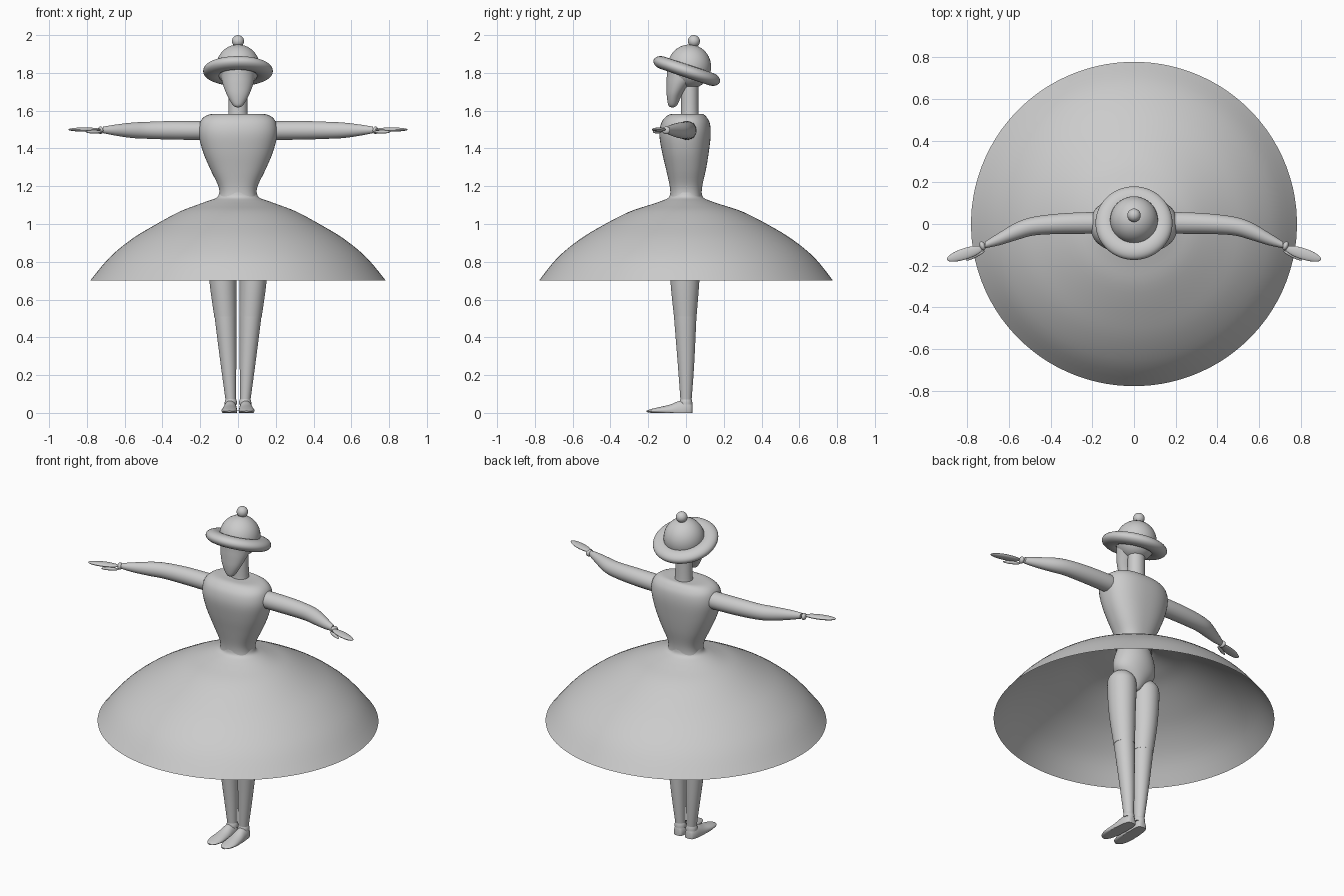
import bpy, bmesh
from math import sin, cos, pi, radians, copysign


def smooth_path(secs, steps):
    """Catmull-Rom interpolation through the given sections."""
    out = []
    for i in range(len(secs) - 1):
        p0, p1, p2, p3 = (secs[max(i - 1, 0)], secs[i], secs[i + 1],
                          secs[min(i + 2, len(secs) - 1)])
        for k in range(steps):
            t = k / steps
            out.append(tuple(0.5 * (2 * b + (c - a) * t + (2 * a - 5 * b + 4 * c - d) * t * t
                                    + (3 * b - a - 3 * c + d) * t ** 3)
                             for a, b, c, d in zip(p0, p1, p2, p3)))
    out.append(secs[-1])
    return out


def loft(name, secs, axis='z', n=48, power=2.0, caps=True, steps=4, floor=None):
    """Skin (x, y, z, r1, r2) sections with rings perpendicular to axis."""
    bm = bmesh.new()
    rings = []
    for x, y, z, r1, r2 in smooth_path(secs, steps):
        ring = []
        for i in range(n):
            a = 2 * pi * (i + 0.5) / n
            u = r1 * copysign(abs(cos(a)) ** (2 / power), cos(a))
            v = r2 * copysign(abs(sin(a)) ** (2 / power), sin(a))
            p = {'z': (x + u, y + v, z), 'y': (x + u, y, z + v), 'x': (x, y + u, z + v)}[axis]
            if floor is not None:
                p = (p[0], p[1], max(p[2], floor))
            ring.append(bm.verts.new(p))
        rings.append(ring)
    for r, s in zip(rings, rings[1:]):
        for i in range(n):
            j = (i + 1) % n
            bm.faces.new((r[i], r[j], s[j], s[i]))
    if caps:
        bm.faces.new(rings[0])
        bm.faces.new(rings[-1])
    bmesh.ops.recalc_face_normals(bm, faces=bm.faces)
    me = bpy.data.meshes.new(name)
    bm.to_mesh(me)
    bm.free()
    ob = bpy.data.objects.new(name, me)
    bpy.context.collection.objects.link(ob)
    return ob


def ball(name, loc, size, rot=(0, 0, 0)):
    bpy.ops.mesh.primitive_uv_sphere_add(segments=40, ring_count=20, radius=1,
                                         location=loc, rotation=rot)
    ob = bpy.context.object
    ob.name = name
    ob.scale = size


# Bodice
loft("bodice", [(0, 0, 1.13, .103, .085), (0, 0, 1.165, .098, .083), (0, 0, 1.21, .108, .088),
                (0, 0, 1.29, .147, .106), (0, -.003, 1.38, .185, .124),
                (0, -.005, 1.47, .208, .136), (0, -.003, 1.53, .204, .13),
                (0, 0, 1.565, .182, .11), (0, .005, 1.582, .14, .085),
                (0, .015, 1.583, .07, .055)], power=2.4)

# Hips under the skirt
loft("hips", [(0, 0, 1.14, .098, .08), (0, 0, 1.06, .125, .095), (0, 0, .99, .13, .09),
              (0, 0, .93, .085, .07), (0, 0, .88, .035, .04), (0, 0, .87, .01, .015)])

# Skirt: open bell
loft("skirt", [(0, 0, 1.168, .099, .083), (0, 0, 1.14, .112, .092), (0, 0, 1.12, .165, .135),
               (0, 0, 1.10, .22, .195), (0, 0, 1.065, .31, .30), (0, 0, .995, .44, .437),
               (0, 0, .918, .566, .564), (0, 0, .82, .683, .682), (0, 0, .70, .783, .779)],
     n=96, caps=False)

# Neck and head
loft("neck", [(0, .02, 1.56, .056, .052), (0, .02, 1.60, .05, .046), (0, .02, 1.82, .05, .046)])
loft("head", [(0, -.072, 1.618, .008, .008), (0, -.07, 1.63, .028, .024),
              (0, -.062, 1.68, .057, .04), (0, -.042, 1.73, .077, .061),
              (0, -.015, 1.78, .09, .087), (0, 0, 1.84, .093, .097),
              (0, .01, 1.9, .065, .065)])

# Hat: tilted rolled brim, dome, pompom
bpy.ops.mesh.primitive_torus_add(major_segments=64, minor_segments=24, major_radius=.135,
                                 minor_radius=.05, location=(0, .004, 1.81),
                                 rotation=(radians(-18.5), 0, 0))
bpy.context.object.name = "hat_brim"
bpy.context.object.scale = (1, 1, .68)
ball("hat_dome", (0, .018, 1.833), (.115, .115, .117))
ball("hat_pompom", (0, .042, 1.968), (.032, .032, .032))

for s, side in ((1, "left"), (-1, "right")):
    # Arm, wrist, hand and thumb
    loft(side + "_arm", [(s * .15, .005, 1.495, .05, .05), (s * .22, .005, 1.495, .052, .05),
                         (s * .36, .001, 1.496, .049, .049), (s * .48, -.01, 1.496, .045, .045),
                         (s * .56, -.033, 1.496, .043, .041), (s * .65, -.073, 1.497, .03, .029),
                         (s * .715, -.10, 1.498, .016, .017)], axis='x', n=32)
    ball(side + "_wrist", (s * .728, -.105, 1.496), (.014, .022, .02), (0, 0, s * radians(-20)))
    ball(side + "_hand", (s * .812, -.143, 1.5), (.091, .027, .011), (0, 0, s * radians(-18)))
    ball(side + "_thumb", (s * .762, -.152, 1.488), (.05, .009, .009), (0, 0, s * radians(-27)))

    # Leg: thigh with rounded top, then lower leg
    loft(side + "_thigh", [(s * .084, -.006, .972, .012, .012), (s * .084, -.006, .96, .045, .045),
                           (s * .084, -.006, .93, .071, .073), (s * .083, -.006, .88, .08, .084),
                           (s * .08, -.006, .70, .072, .077),
                           (s * .067, -.004, .51, .059, .06)], n=40)
    loft(side + "_lower_leg", [(s * .067, -.004, .54, .058, .06), (s * .066, -.004, .50, .057, .059),
                               (s * .05, 0, .25, .041, .043),
                               (s * .038, 0, .06, .027, .029)], n=40)

    # Shoe with flat sole and ankle cuff
    loft(side + "_shoe", [(s * .038, .034, .012, .012, .03), (s * .038, .027, .012, .026, .044),
                          (s * .04, 0, .012, .034, .056), (s * .042, -.04, .012, .037, .05),
                          (s * .044, -.085, .012, .04, .032), (s * .046, -.145, .012, .041, .018),
                          (s * .046, -.19, .01, .03, .009), (s * .046, -.208, .008, .01, .004)],
         axis='y', n=32, floor=0)
    loft(side + "_ankle_cuff", [(s * .038, 0, .045, .033, .034), (s * .038, 0, .06, .032, .033),
                                (s * .038, 0, .073, .028, .03)], n=32)

# Smooth shading with crisp rims
bpy.ops.object.select_all(action='SELECT')
bpy.context.view_layer.objects.active = bpy.data.objects["bodice"]
bpy.ops.object.shade_smooth_by_angle(angle=radians(40))
